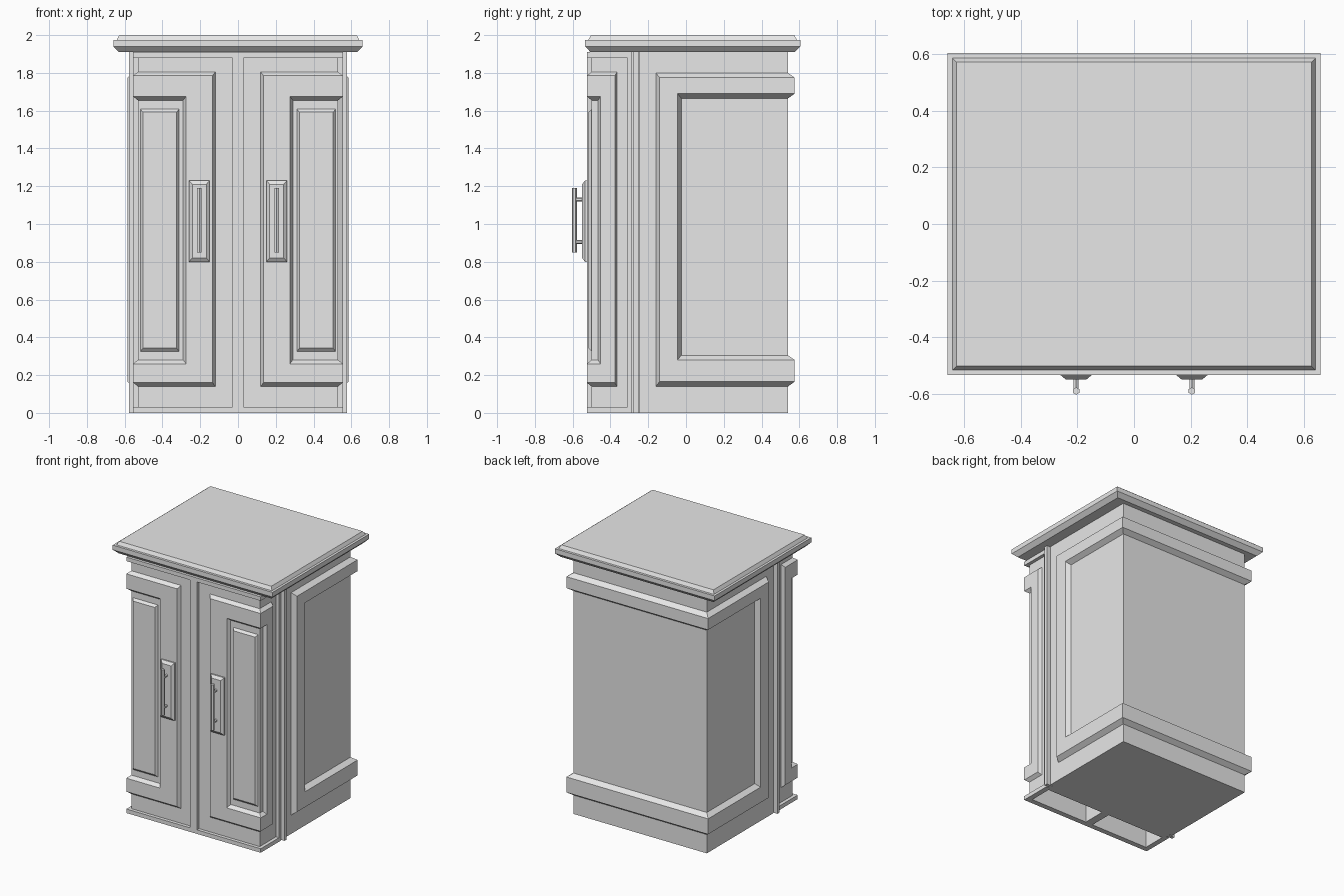
import bpy, bmesh
from mathutils import Vector

old = bpy.data.objects.get("Cube")
if old:
    bpy.data.objects.remove(old, do_unlink=True)

grey = bpy.data.materials.new("plain_grey")
grey.use_nodes = True
GREY = (0.8, 0.8, 0.8, 1)
grey.diffuse_color = GREY
next(n for n in grey.node_tree.nodes if n.type == 'BSDF_PRINCIPLED').inputs["Base Color"].default_value = GREY


def finish(name, bm, mirror):
    bmesh.ops.recalc_face_normals(bm, faces=bm.faces)
    mesh = bpy.data.meshes.new(name)
    bm.to_mesh(mesh)
    bm.free()
    mesh.materials.append(grey)
    obj = bpy.data.objects.new(name, mesh)
    bpy.context.collection.objects.link(obj)
    if mirror:
        obj.modifiers.new("Mirror", 'MIRROR').use_mirror_merge = False
    return obj


def stack(name, axis, levels, mirror=False):
    """Join rectangles (position, a0, a1, b0, b1) stacked along an axis."""
    bm = bmesh.new()
    loops = []
    for p, a0, a1, b0, b1 in levels:
        ring = []
        for a, b in ((a0, b0), (a1, b0), (a1, b1), (a0, b1)):
            co = {'x': (p, a, b), 'y': (a, p, b), 'z': (a, b, p)}[axis]
            ring.append(bm.verts.new(co))
        loops.append(ring)
    for low, high in zip(loops, loops[1:]):
        for i in range(4):
            j = (i + 1) % 4
            bm.faces.new((low[i], low[j], high[j], high[i]))
    bm.faces.new(loops[0])
    bm.faces.new(loops[-1])
    return finish(name, bm, mirror)


def box(name, x, y, z, mirror=False):
    return stack(name, 'z', [(h, *x, *y) for h in z], mirror)


def rod(name, start, end, radius):
    """Six-sided rod, mirrored to the other door."""
    start, end = Vector(start), Vector(end)
    axis = end - start
    bm = bmesh.new()
    bmesh.ops.create_cone(bm, cap_ends=True, segments=6, radius1=radius,
                          radius2=radius, depth=axis.length)
    turn = axis.to_track_quat('Z', 'Y').to_matrix().to_4x4()
    bmesh.ops.transform(bm, matrix=turn, verts=bm.verts)
    bmesh.ops.translate(bm, vec=(start + end) / 2, verts=bm.verts)
    return finish(name, bm, True)


TOP = 1.91
FRONT, DOOR_X, DOOR_BACK = -0.525, 0.555, -0.285
CORE_Y, CORE_X = -0.5, 0.53

# Stepped top slab
cap = []
for z, inset in ((TOP, 0.03), (1.94, 0), (1.975, 0), (1.975, 0.018), (2, 0.032)):
    cap.append((z, -0.66 + inset, 0.66 - inset, -0.535 + inset, 0.605 - inset))
stack("top_slab", 'z', cap)

# Main body with seam strip between it and the doors
box("body", (-0.55, 0.55), (-0.245, 0.54), (0, TOP))
box("seam_backing", (-0.53, 0.53), (DOOR_BACK, -0.24), (0, TOP))
box("seam_strip", (-0.578, 0.578), (-0.277, -0.252), (0, TOP))

# Chamfered rails wrapping the sides and back of the body
for label, z0, z1 in (("lower", 0.14, 0.305), ("upper", 1.665, 1.80)):
    base, outer = (-0.55, 0.55, -0.16, 0.54), (-0.585, 0.585, -0.14, 0.575)
    stack(f"body_{label}_rail", 'z', [
        (z0, *base), (z0 + 0.025, *outer), (z1 - 0.025, *outer), (z1, *base)])
stack("body_side_stile", 'x', [(0.55, -0.16, -0.025, 0.14, 1.80),
                               (0.585, -0.14, -0.045, 0.165, 1.775)], True)

# Hollow door core: recessed front and side walls
box("door_front_wall", (0.02, CORE_X), (CORE_Y, CORE_Y + 0.015), (0.01, 1.9), True)
box("door_side_wall", (CORE_X - 0.015, CORE_X), (CORE_Y, DOOR_BACK), (0.01, 1.9), True)

# Raised border around the door core, open underneath
box("door_top_border", (-DOOR_X, DOOR_X), (FRONT, DOOR_BACK), (1.88, TOP))
box("door_bottom_border", (-DOOR_X, DOOR_X), (FRONT, -0.485), (0, 0.03))
box("door_bottom_side_border", (0.515, DOOR_X), (-0.485, DOOR_BACK), (0, 0.03), True)
box("door_bottom_back_border", (-0.515, 0.515), (-0.31, DOOR_BACK), (0, 0.03))
box("door_back_post", (0.5, DOOR_X), (-0.31, DOOR_BACK), (0.03, 1.88), True)
box("door_centre_post", (-0.03, 0.03), (FRONT, DOOR_BACK), (0, 1.88))

# Chamfered door frame wrapping the front corner
for label, z0, z1 in (("lower", 0.14, 0.28), ("upper", 1.655, 1.805)):
    base, outer = (0.12, CORE_X, CORE_Y, -0.365), (0.135, DOOR_X, FRONT, -0.377)
    stack(f"door_{label}_rail", 'z', [
        (z0, *base), (z0 + 0.02, *outer), (z1 - 0.02, *outer), (z1, *base)], True)
stack("door_front_stile", 'y', [(CORE_Y, 0.12, 0.29, 0.14, 1.805),
                                (FRONT, 0.135, 0.275, 0.16, 1.785)], True)
stack("door_side_stile", 'x', [(CORE_X, -0.465, -0.365, 0.14, 1.805),
                               (DOOR_X, -0.453, -0.377, 0.16, 1.785)], True)

# Raised centre panel on each door
stack("door_panel", 'y', [(CORE_Y, 0.312, 0.517, 0.325, 1.608),
                          (-0.517, 0.325, 0.503, 0.343, 1.592)], True)

# Handles: chamfered plate, two pegs and an upright bar
stack("handle_plate", 'y', [(-0.52, 0.15, 0.26, 0.80, 1.23),
                            (-0.535, 0.15, 0.26, 0.80, 1.23),
                            (-0.55, 0.168, 0.242, 0.82, 1.21)], True)
for label, z in (("lower", 0.905), ("upper", 1.13)):
    rod(f"handle_{label}_peg", (0.205, -0.545, z), (0.205, -0.59, z), 0.01)
rod("handle_bar", (0.205, -0.591, 0.85), (0.205, -0.591, 1.19), 0.013)
